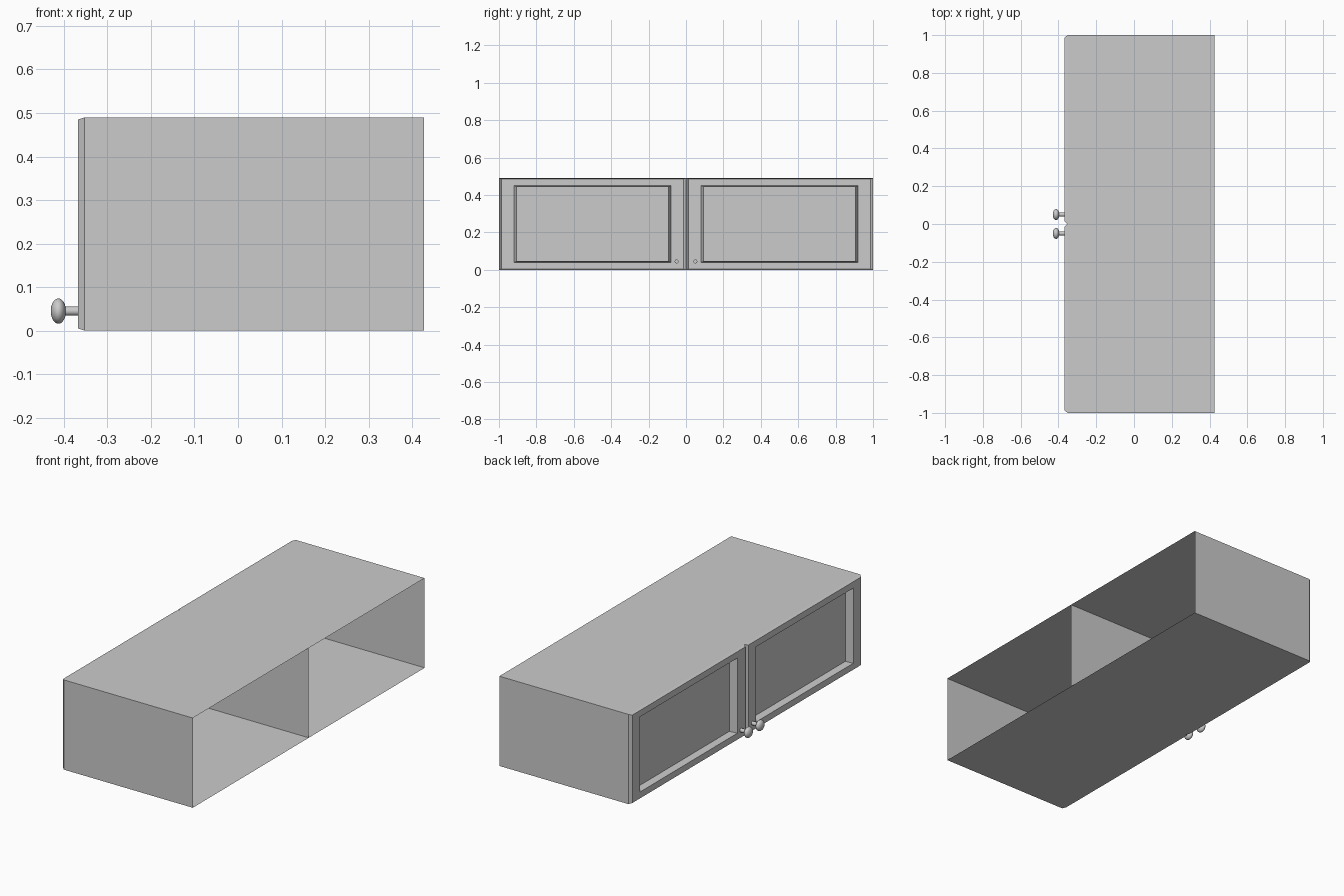
import bpy, bmesh, math

if "Cube" in bpy.data.objects:
    bpy.data.objects.remove(bpy.data.objects["Cube"])

BACK, EDGE, FRONT, PANEL = 0.427, -0.352, -0.367, -0.327
HEIGHT = 0.49


def ring(bm, x, iy, iz):
    """Rectangle across one cabinet half, inset from its outline."""
    pts = [(iy, iz), (1 - iy, iz), (1 - iy, HEIGHT - iz), (iy, HEIGHT - iz)]
    return [bm.verts.new((x, y, z)) for y, z in pts]


def mirror_y(ob):
    mod = ob.modifiers.new("mirror", 'MIRROR')
    mod.use_axis = (False, True, False)
    mod.use_mirror_merge = False
    # reflect across the cabinet centre plane
    mod.mirror_object = centre


centre = bpy.data.objects.new("mirror_centre", None)
bpy.context.collection.objects.link(centre)
centre.hide_render = True

# Cabinet half: open-backed thin shell, chamfered door edge, recessed panel
bm = bmesh.new()
rings = [ring(bm, *r) for r in (
    (BACK, 0, 0),
    (EDGE, 0, 0),
    (FRONT, 0.013, 0.005),
    (FRONT, 0.081, 0.040),
    (PANEL, 0.093, 0.044))]
for a, b in zip(rings, rings[1:]):
    for i in range(4):
        j = (i + 1) % 4
        bm.faces.new((a[i], a[j], b[j], b[i]))
bm.faces.new(rings[-1])
bmesh.ops.recalc_face_normals(bm, faces=bm.faces)
if sum((f.normal.z for f in bm.faces if abs(f.calc_center_median().z - HEIGHT) < 1e-4)) < 0:
    bmesh.ops.reverse_faces(bm, faces=bm.faces)
me = bpy.data.meshes.new("cabinet")
bm.to_mesh(me)
bm.free()
cabinet = bpy.data.objects.new("cabinet", me)
bpy.context.collection.objects.link(cabinet)
mirror_y(cabinet)

# Door knob: flattened ball on a short post
bpy.ops.mesh.primitive_uv_sphere_add(segments=32, ring_count=16, radius=1,
                                     location=(-0.4125, 0.05, 0.045),
                                     rotation=(0, math.pi / 2, 0))
head = bpy.context.object
head.name = "knob_head"
head.scale = (0.029, 0.029, 0.0175)
bpy.ops.object.shade_smooth()
mirror_y(head)

bpy.ops.mesh.primitive_cylinder_add(vertices=32, radius=0.0105, depth=0.08,
                                    location=(-0.365, 0.05, 0.045),
                                    rotation=(0, math.pi / 2, 0))
post = bpy.context.object
post.name = "knob_post"
bpy.ops.object.shade_smooth_by_angle()
mirror_y(post)
